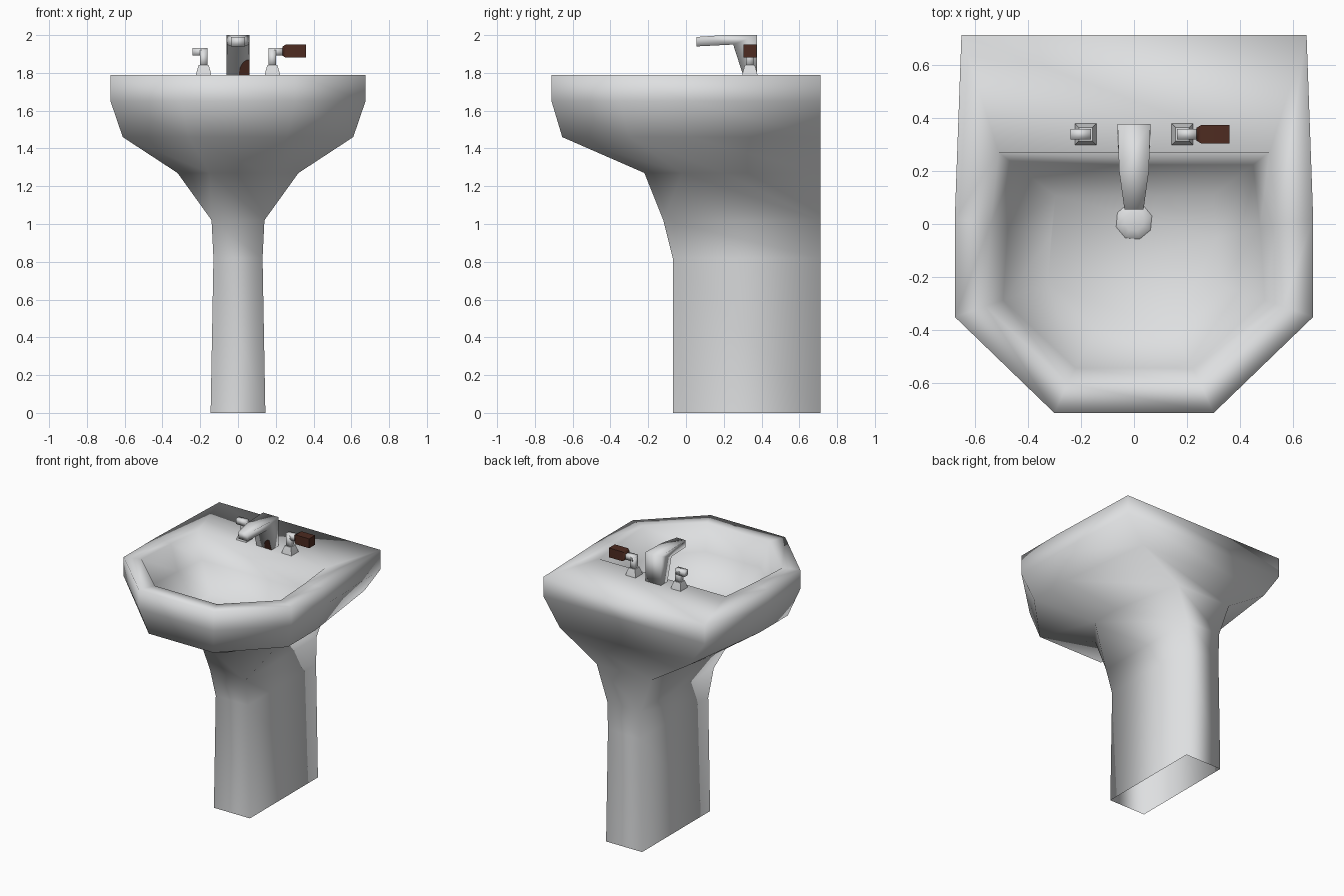
import bpy, bmesh, math
from mathutils import Vector, Matrix

if "Cube" in bpy.data.objects:
    bpy.data.objects.remove(bpy.data.objects["Cube"], do_unlink=True)


def material(name, rgb):
    m = bpy.data.materials.new(name)
    m.use_nodes = True
    m.diffuse_color = (*rgb, 1)
    m.node_tree.nodes["Principled BSDF"].inputs["Base Color"].default_value = (*rgb, 1)
    return m


CERAMIC = material("pale ceramic", (0.73, 0.74, 0.75))
BROWN = material("dark brown", (0.075, 0.024, 0.015))


def finish(bm, name, mat, smooth=0):
    """Make the object; smooth is the crease angle, 180 for fully smooth."""
    bmesh.ops.recalc_face_normals(bm, faces=bm.faces)
    mesh = bpy.data.meshes.new(name)
    bm.to_mesh(mesh)
    bm.free()
    mesh.materials.append(mat)
    ob = bpy.data.objects.new(name, mesh)
    bpy.context.collection.objects.link(ob)
    if smooth:
        bpy.ops.object.select_all(action="DESELECT")
        ob.select_set(True)
        bpy.context.view_layer.objects.active = ob
        if smooth >= 180:
            bpy.ops.object.shade_smooth()
        else:
            bpy.ops.object.shade_smooth_by_angle(angle=math.radians(smooth))


def loft(rings, name, mat, smooth=0, open_start=False):
    """Skin a stack of equal-length closed rings, welding doubled points."""
    bm = bmesh.new()
    rows = [[bm.verts.new(p) for p in ring] for ring in rings]
    n = len(rows[0])
    for a, b in zip(rows, rows[1:]):
        for i in range(n):
            j = (i + 1) % n
            bm.faces.new((a[i], a[j], b[j], b[i]))
    if not open_start:
        bm.faces.new(rows[0])
    bm.faces.new(rows[-1])
    bmesh.ops.remove_doubles(bm, verts=bm.verts, dist=0.0001)
    finish(bm, name, mat, smooth)


def mirrored(half, z):
    """Complete a half outline (back to front) across x = 0."""
    return [(x, y, z) for x, y in half] + [(-x, y, z) for x, y in reversed(half)]


def rect(cx, cy, z, hx, hy):
    return [(cx + sx * hx, cy + sy * hy, z)
            for sx, sy in ((1, 1), (1, -1), (-1, -1), (-1, 1))]


def side_rect(x, cy, cz, h):
    return [(x, cy + sy * h, cz + sz * h)
            for sy, sz in ((1, 1), (1, -1), (-1, -1), (-1, 1))]


def column(xb, xf, yf):
    """Four-cornered pedestal section, corners doubled to match the bowl rings."""
    return [(xb, BACK), (xb, BACK), (xf, yf), (xf, yf)]


# Pedestal (open below), bowl, rim and basin as one smooth skin
BACK = 0.712
outer = [(0.65, BACK), (0.675, 0.02), (0.675, -0.35), (0.30, -BACK)]
inner = [(0.51, 0.27), (0.54, 0.0), (0.56, -0.31), (0.25, -0.6)]
body = [
    (0.0, column(0.145, 0.145, -0.07)),
    (0.82, column(0.13, 0.13, -0.07)),
    (1.02, column(0.135, 0.14, -0.12)),
    (1.27, [(0.22, BACK), (0.32, 0.2), (0.32, -0.02), (0.15, -0.22)]),
    (1.46, [(0.52, BACK), (0.61, 0.02), (0.61, -0.3), (0.26, -0.655)]),
    (1.65, outer),
    (1.79, outer),
    (1.79, inner),
]
# Basin hollow narrows towards its floor
for z, s in ((1.61, 0.88), (1.45, 0.58)):
    body.append((z, [(x * s, -0.12 + (y + 0.12) * s) for x, y in inner]))
loft([mirrored(half, z) for z, half in body], "sink_body", CERAMIC, 180, open_start=True)

# Drain plug on the basin floor
bm = bmesh.new()
bmesh.ops.create_uvsphere(bm, u_segments=8, v_segments=6, radius=0.075,
                          matrix=Matrix.Translation((0, 0.01, 1.445))
                          @ Matrix.Rotation(0.3, 4, "Z") @ Matrix.Diagonal((1, 1, 0.3, 1)))
finish(bm, "drain_plug", CERAMIC, 40)

# Tap: side profile (half width, y, z) skinned from flank to flank
profile = [(0.062, 0.377, 1.785), (0.062, 0.377, 2.0), (0.056, 0.2, 2.0),
           (0.036, 0.055, 1.99), (0.036, 0.055, 1.94), (0.058, 0.25, 1.95),
           (0.062, 0.303, 1.785)]
loft([[(s * w, y, z) for w, y, z in profile] for s in (1, -1)], "tap", CERAMIC, 180)

# Brown quarter-round patch on the lower corner of the tap front
bm = bmesh.new()
corner = Vector((0.06, 0.302, 1.79))
arc = [corner + Vector((-0.055 * math.cos(t), -0.026 * math.sin(t), 0.08 * math.sin(t)))
       for t in (math.pi / 2 * i / 6 for i in range(7))]
bm.faces.new([bm.verts.new(p + Vector((0, -0.003, 0))) for p in [corner] + arc])
finish(bm, "tap_patch", BROWN)

# Two handles: flared base, square stem and outward lever
Y = 0.338
for side, s in (("left", 1), ("right", -1)):
    x = s * 0.182
    loft([rect(x, Y, 1.785, 0.041, 0.041), rect(x, Y, 1.805, 0.037, 0.037),
          rect(x, Y, 1.843, 0.026, 0.026)], side + "_handle_base", CERAMIC, 40)
    loft([rect(x, Y, z, 0.02, 0.02) for z in (1.83, 1.92)],
         side + "_handle_stem", CERAMIC, 180)
    loft([side_rect(s * lx, Y, 1.912, 0.02) for lx in (0.162, 0.24)],
         side + "_handle_lever", CERAMIC, 180)

# Brown grip on one lever only, drawn in where it meets the lever
loft([side_rect(x, Y, 1.915, h) for x, h in ((0.235, 0.024), (0.252, 0.034), (0.36, 0.034))],
     "left_handle_grip", BROWN, 60)
